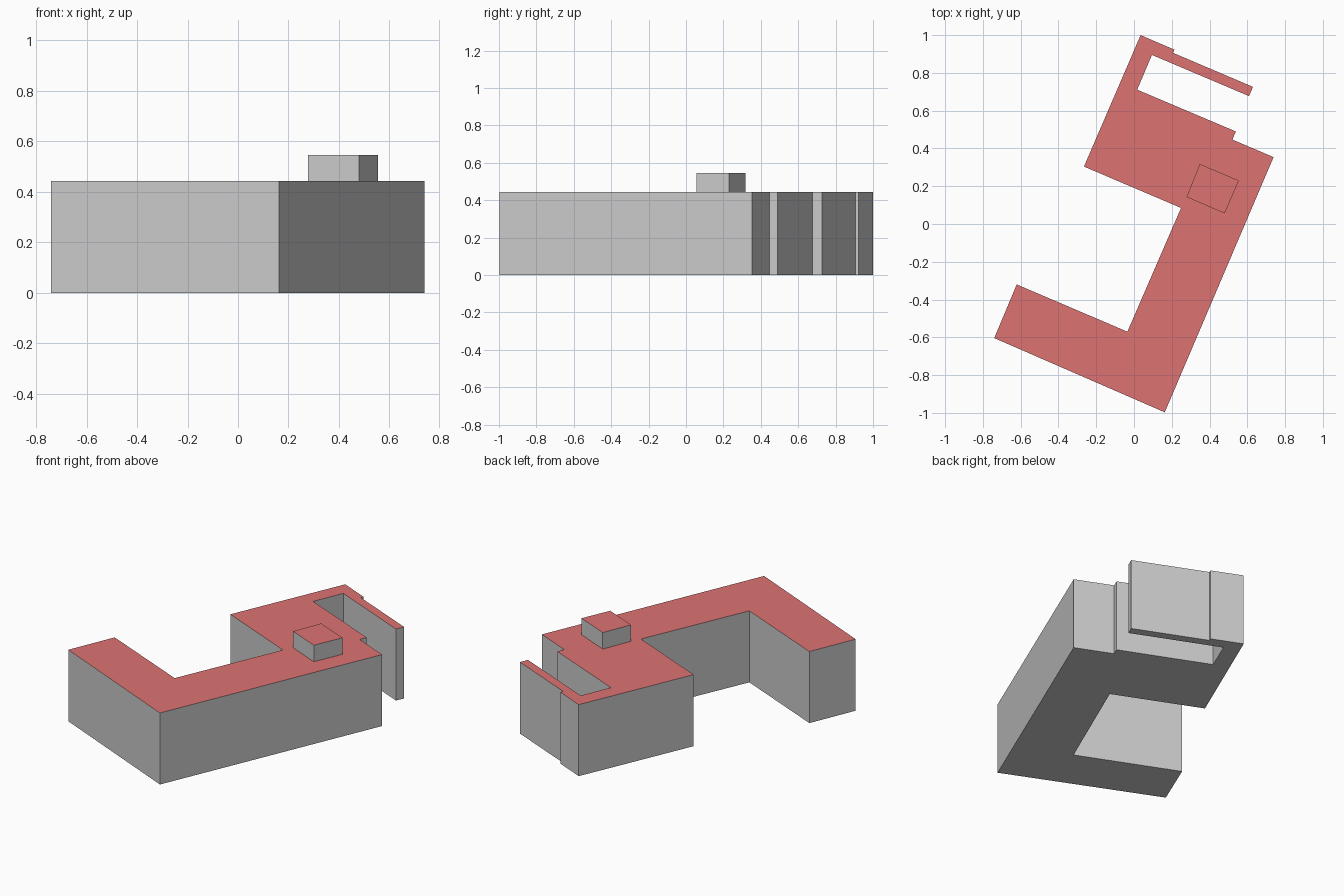
import bpy, bmesh

if "Cube" in bpy.data.objects:
    bpy.data.objects.remove(bpy.data.objects["Cube"])

ROOF = bpy.data.materials.new("roof_red")
ROOF.diffuse_color = (0.73, 0.17, 0.17, 1)
ROOF.use_nodes = True
ROOF.node_tree.nodes["Principled BSDF"].inputs["Base Color"].default_value = ROOF.diffuse_color


def prism(name, outline, z0, z1, floor=True):
    """Extrude a plan outline; the top face gets the roof colour, walls stay grey."""
    bm = bmesh.new()
    low = [bm.verts.new((x, y, z0)) for x, y in outline]
    top = [bm.verts.new((x, y, z1)) for x, y in outline]
    n = len(outline)
    for i in range(n):
        j = (i + 1) % n
        bm.faces.new((low[i], low[j], top[j], top[i]))
    bm.faces.new(top).material_index = 1
    if floor:
        bm.faces.new(low[::-1])
    bm.normal_update()
    mesh = bpy.data.meshes.new(name)
    bm.to_mesh(mesh)
    bm.free()
    mesh.materials.append(None)
    mesh.materials.append(ROOF)
    obj = bpy.data.objects.new(name, mesh)
    bpy.context.collection.objects.link(obj)
    return obj


# Main building plan, counter-clockwise from the south corner
building = [
    (0.163, -0.997), (0.739, 0.354),                       # long east wall
    (0.521, 0.447), (0.539, 0.490),                        # small step
    (0.017, 0.711), (0.095, 0.895),                        # narrow court
    (0.609, 0.677), (0.630, 0.726),                        # thin screen wall
    (0.207, 0.906), (0.214, 0.923), (0.035, 1.000),        # north corner
    (-0.265, 0.304), (0.249, 0.085),                       # west block
    (-0.035, -0.570), (-0.621, -0.320), (-0.740, -0.604),  # south wing
]
prism("building", building, 0.0, 0.443)

# Raised rooftop box
prism("roof_box", [(0.278, 0.143), (0.480, 0.056), (0.555, 0.230), (0.348, 0.318)],
      0.443, 0.545, floor=False)
